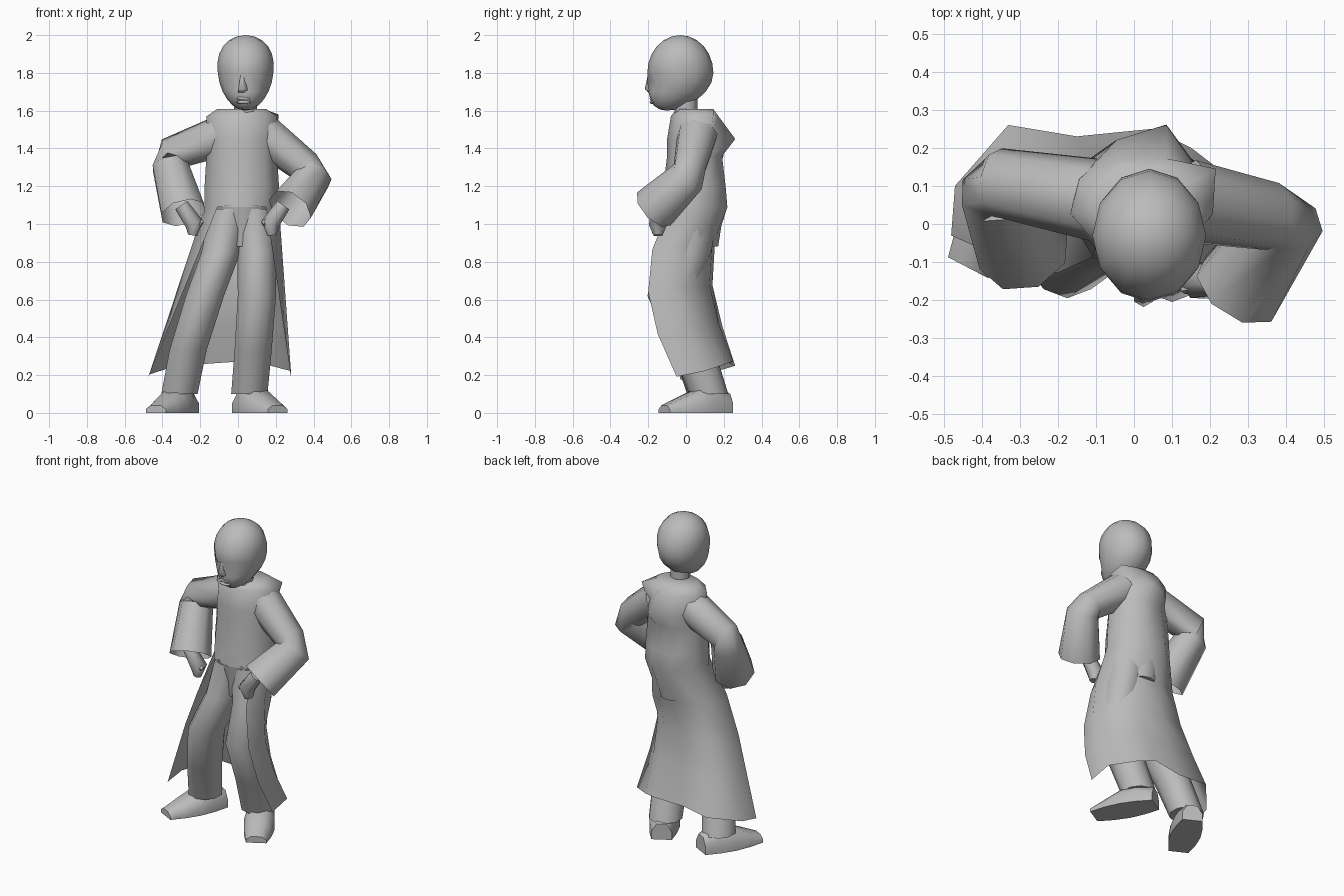
import bpy
import bmesh
from math import sin, cos, pi, tau, radians
from mathutils import Vector

cube = bpy.data.objects.get("Cube")
if cube:
    bpy.data.objects.remove(cube, do_unlink=True)

shade = (.5, .5, .5, 1)
gray = bpy.data.materials.new("plain_gray")
gray.use_nodes = True
gray.diffuse_color = shade
gray.node_tree.nodes["Principled BSDF"].inputs["Base Color"].default_value = shade


def finish(name, bm):
    """Turn a bmesh into a named, smoothly shaded gray object."""
    bmesh.ops.recalc_face_normals(bm, faces=bm.faces)
    mesh = bpy.data.meshes.new(name)
    bm.to_mesh(mesh)
    bm.free()
    mesh.materials.append(gray)
    obj = bpy.data.objects.new(name, mesh)
    bpy.context.collection.objects.link(obj)
    bpy.ops.object.select_all(action='DESELECT')
    obj.select_set(True)
    bpy.context.view_layer.objects.active = obj
    bpy.ops.object.shade_smooth_by_angle(angle=radians(60))


def bridge(bm, rows, closed=True):
    """Join neighbouring rows of vertices with quads."""
    count = len(rows[0])
    for low, high in zip(rows, rows[1:]):
        for i in range(count if closed else count - 1):
            j = (i + 1) % count
            bm.faces.new((low[i], low[j], high[j], high[i]))


def skin(name, rings, end_cap=True):
    """Loft closed rings of points into one capped surface."""
    bm = bmesh.new()
    rows = [[bm.verts.new(point) for point in ring] for ring in rings]
    bridge(bm, rows)
    bm.faces.new(rows[0][::-1])
    if end_cap:
        bm.faces.new(rows[-1])
    finish(name, bm)


def oval(z, cx, cy, rx, ry, count=12):
    """Level ring around a centre, starting at the front."""
    turns = [tau * i / count for i in range(count)]
    return [Vector((cx + rx * sin(t), cy - ry * cos(t), z)) for t in turns]


def tube(name, path, radii, count=8, end_cap=True):
    """Round tube through a path, each ring square to the path."""
    points = [Vector(p) for p in path]
    last = len(points) - 1
    rings = []
    for i, (point, radius) in enumerate(zip(points, radii)):
        along = points[min(i + 1, last)] - points[max(i - 1, 0)]
        across = along.cross(Vector((.3, 1, 0))).normalized()
        up = along.normalized().cross(across)
        turns = [tau * k / count for k in range(count)]
        rings.append([point + radius * (across * cos(t) + up * sin(t)) for t in turns])
    skin(name, rings, end_cap=end_cap)


def head_shape(co):
    """Broaden the crown, slide the jaw forward, and hollow the eyes."""
    drop = max(0, -co.z)
    if co.y < -.5 and .1 < drop < .4 and .15 < abs(co.x) < .75:
        co.y += .15
    co.y -= .4 * drop ** 2
    co.x *= 1 + .2 * max(0, co.z) - .1 * drop


def ball(name, centre, size, segments=8, rings=6, shape=None):
    """Stretched sphere, optionally reshaped vertex by vertex."""
    bm = bmesh.new()
    bmesh.ops.create_uvsphere(bm, u_segments=segments, v_segments=rings, radius=1)
    for vert in bm.verts:
        if shape:
            shape(vert.co)
        vert.co = Vector(centre) + vert.co * Vector(size) if isinstance(vert.co * Vector(size), Vector) \
            else Vector([c + s * v for c, s, v in zip(centre, size, vert.co)])
    finish(name, bm)


# Head and face
ball("head", (.04, -.03, 1.8), (.147, .175, .2), segments=12, rings=12, shape=head_shape)
skin("nose", [oval(z, .025, y, r, r, count=6)
              for z, y, r in ((1.695, -.17, .03), (1.715, -.19, .028), (1.79, -.19, .012))])
for name, height in (("lower_lip", 1.645), ("upper_lip", 1.665)):
    ball(name, (.03, -.178, height), (.04, .015, .01))
skin("neck", [oval(z, .04, 0, .06, .06, count=8) for z in (1.55, 1.7)])

# Coat: closed body, with the back pushed out below the collar
coat = bmesh.new()
body_rows = []
for z, rx, ry in ((1.09, .2, .18), (1.2, .2, .17), (1.36, .19, .15), (1.45, .19, .15),
                  (1.57, .19, .13), (1.61, .13, .1)):
    ring = oval(z, .02, .05, rx, ry, count=9)
    if z == 1.45:
        ring[4].y += .07
        ring[5].y += .03
    if z == 1.57:
        ring[3] += Vector((.03, .03, .01))
    body_rows.append([coat.verts.new(point) for point in ring])
bridge(coat, body_rows)
coat.faces.new(body_rows[-1])

# Coat skirt, open at the front, hanging from the waist and swept round the knees
hem_plan = ((.28, -.05), (.28, .1), (.15, .2), (.05, .25), (-.15, .23), (-.33, .26), (-.47, .1), (-.48, -.03))
waist = body_rows[0][1:]
skirt_rows = [waist]
for row in range(1, 5):
    t = row / 4
    line = []
    for top, (x, y) in zip(waist, hem_plan):
        point = top.co.lerp(Vector((x, y, .23 + .2 * y - .1 * abs(x))), t)
        point.y -= (.1 + .15 * point.x) * sin(pi * t ** .9)
        line.append(coat.verts.new(point))
    skirt_rows.append(line)
bridge(coat, skirt_rows, closed=False)
finish("coat", coat)

# Bent sleeves, open at the cuff
tube("right_sleeve", ((-.08, .06, 1.47), (-.36, .11, 1.37), (-.36, .09, 1.31), (-.29, -.07, 1.06)),
     (.11, .09, .1, .125), end_cap=False)
tube("left_sleeve", ((.14, .06, 1.47), (.36, .02, 1.3), (.4, .01, 1.25), (.275, -.17, 1.08)),
     (.11, .09, .1, .125), end_cap=False)

# Fists resting on the hips, each with a thumb
for side, inward, x, y in (("right", 1, -.25, -.07), ("left", -1, .19, -.15)):
    wrist = Vector((x - .05 * inward, y, 1.1))
    knuckle = Vector((x + .02 * inward, y, 1))
    tip = Vector((x + .01 * inward, y, .94))
    thumb = Vector((x + .06 * inward, y - .02, 1))
    tube(side + "_hand", (wrist, knuckle, tip), (.04, .05, .025), count=7)
    tube(side + "_thumb", (wrist.lerp(knuckle, .5), thumb), (.025, .015), count=5)

# Trousers
skin("hips", [oval(z, .02, .04, rx, ry) for z, rx, ry in ((.88, .1, .13), (1.1, .18, .165))])
leg_paths = {
    "right": ((.1, -.31, .11), (.33, -.265, .04), (.62, -.175, -.07), (.85, -.09, 0), (1.08, -.04, .03)),
    "left": ((.1, .06, .12), (.33, .08, .04), (.62, .1, -.08), (.85, .1, 0), (1.08, .08, .03)),
}
for side, path in leg_paths.items():
    skin(side + "_leg", [oval(z, x, y, .1 + .01 * z, .1 + .04 * z, count=10) for z, x, y in path])


def shoe(name, heel, toe):
    """Flat-soled shoe, highest at the ankle and low at the toe."""
    heel, toe = Vector((*heel, 0)), Vector((*toe, 0))
    side = (toe - heel).normalized().cross(Vector((0, 0, 1)))
    rings = []
    for i, height in enumerate((.1, .15, .12, .08, .04)):
        centre = heel.lerp(toe, i / 4)
        width = .06 + .03 * sin(pi * i / 4)
        outline = ((-1, 0), (1, 0), (1, .5), (.5, 1), (-.5, 1), (-1, .5))
        rings.append([centre + side * width * u + Vector((0, 0, height * v)) for u, v in outline])
    skin(name, rings)


shoe("right_shoe", (-.26, .22), (-.435, -.115))
shoe("left_shoe", (.02, .22), (.21, -.115))
